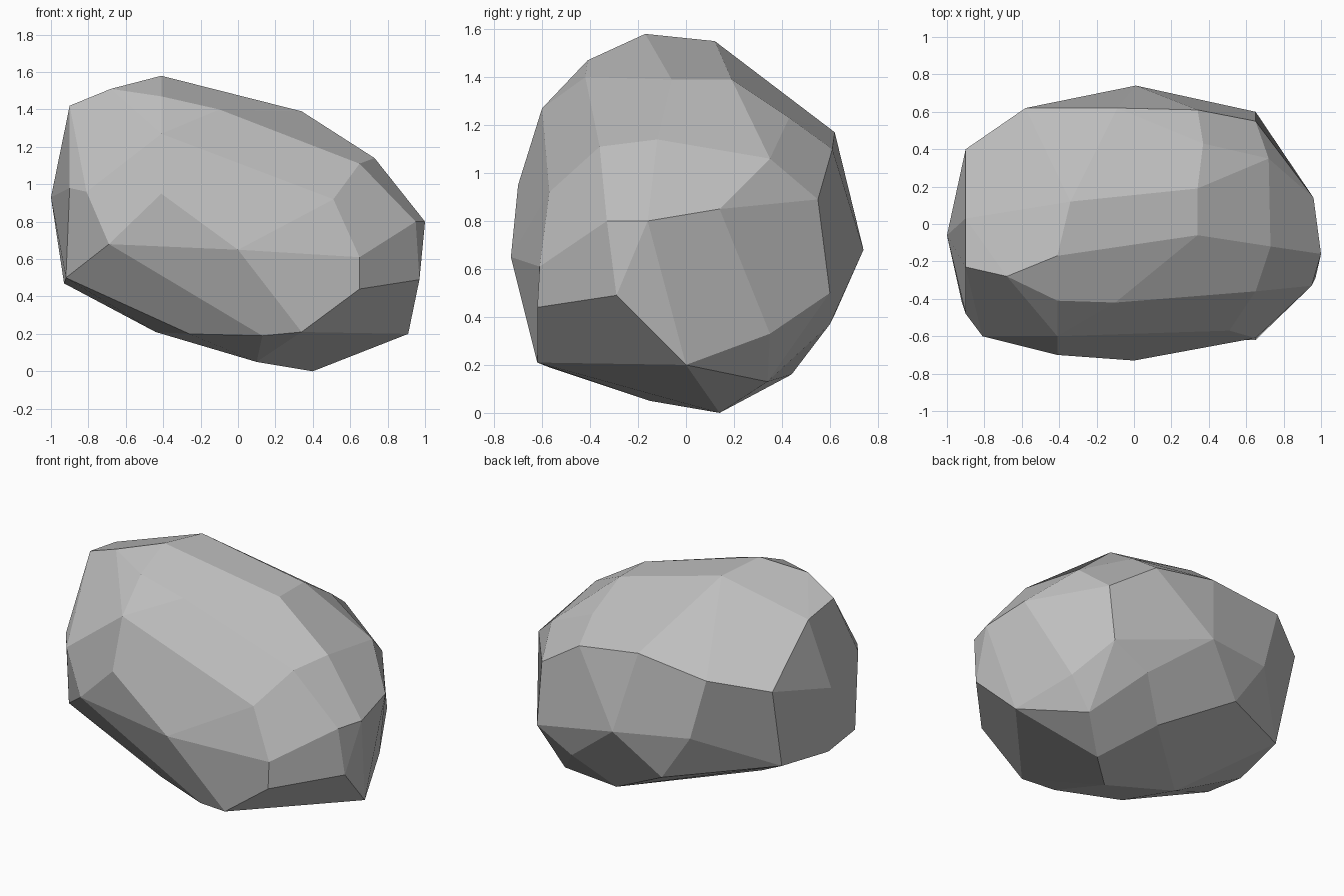
import bpy
import bmesh
from math import radians
from mathutils import Vector

# Remove the default cube only
default_cube = bpy.data.objects.get("Cube")
if default_cube:
    bpy.data.objects.remove(default_cube, do_unlink=True)


def make_material(name, level):
    material = bpy.data.materials.new(name)
    material.use_nodes = True
    colour = (level, level, level, 1)
    material.diffuse_color = colour
    for node in material.node_tree.nodes:
        if node.type == 'BSDF_PRINCIPLED':
            node.inputs["Base Color"].default_value = colour
    return material


# Corners of the boulder, grouped in bands from its crest to its foot
crest = [(-.41, -.17, 1.58), (-.34, .12, 1.55), (-.68, -.28, 1.51), (-.41, -.41, 1.47),
         (-.9, -.23, 1.42), (-.9, .03, 1.38), (-.1, -.42, 1.4),
         (.34, -.06, 1.39), (.34, .19, 1.39)]
shoulder = [(-.41, -.6, 1.27), (.37, .43, 1.23), (-.09, .62, 1.17), (.73, -.12, 1.14),
            (.65, -.36, 1.11), (.72, .35, 1.06), (.34, .61, 1.1), (-.58, .62, 1.12)]
waist = [(-.9, .4, 1.05), (-.9, -.48, .98), (-.81, -.6, .96), (-.41, -.7, .95),
         (-1, -.06, .93), (.51, -.57, .92), (.65, .55, .89), (.96, .14, .85),
         (.95, -.33, .8), (1, -.16, .8), (-.69, -.63, .68), (.01, .74, .68),
         (-.47, .63, .72), (0, -.73, .65), (.65, -.61, .61)]
foot = [(.97, -.29, .49), (.65, .6, .5), (-.92, -.42, .5), (-.93, -.13, .47),
        (-.87, .26, .51), (.65, -.62, .44), (-.26, .62, .41), (.4, .6, .37),
        (.77, .35, .33), (.91, 0, .2), (.34, -.62, .21), (.13, -.57, .19),
        (-.26, -.42, .2), (-.44, -.15, .21), (.19, .44, .16), (.63, .34, .13),
        (.1, -.15, .05), (.4, .14, 0)]


def build_faceted_stone(name, bands, material):
    """Wrap the corner bands in a tight skin and merge nearly flat facets."""
    bm = bmesh.new()
    for band in bands:
        for corner in band:
            bm.verts.new(Vector(corner))
    bmesh.ops.convex_hull(bm, input=bm.verts[:])
    # Discard corners that ended up inside the skin
    loose = [v for v in bm.verts if not v.link_faces]
    bmesh.ops.delete(bm, geom=loose, context='VERTS')
    # Join triangle pairs into the broad facets
    bmesh.ops.join_triangles(bm, faces=bm.faces[:],
                             angle_face_threshold=radians(20),
                             angle_shape_threshold=radians(90))
    bmesh.ops.recalc_face_normals(bm, faces=bm.faces[:])
    for face in bm.faces:
        face.smooth = False
    mesh = bpy.data.meshes.new(name)
    bm.to_mesh(mesh)
    bm.free()
    mesh.materials.append(material)
    stone = bpy.data.objects.new(name, mesh)
    bpy.context.collection.objects.link(stone)
    return stone


stone_grey = make_material("stone grey", .52)
build_faceted_stone("boulder", [crest, shoulder, waist, foot], stone_grey)
